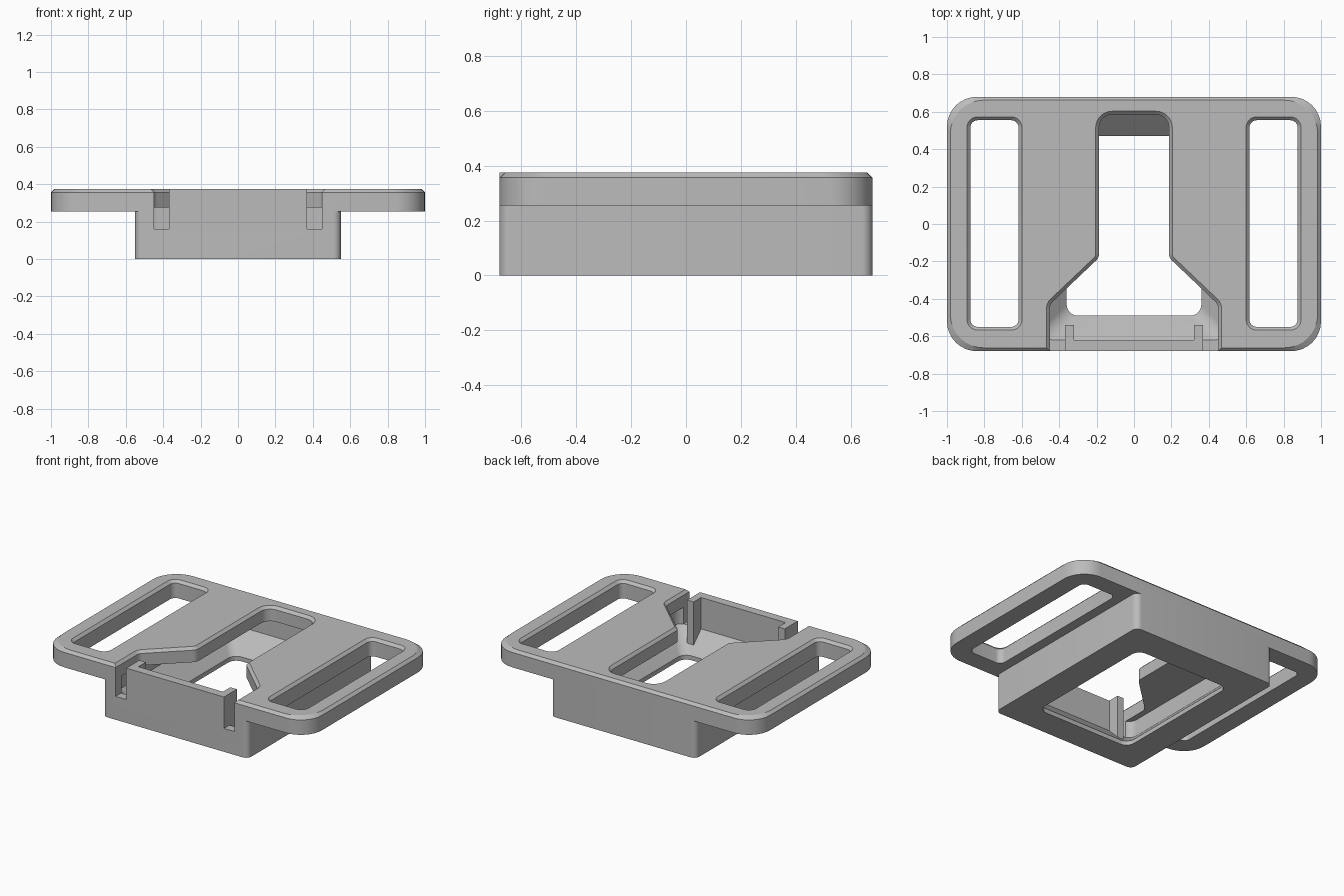
import bpy, bmesh, math
from mathutils import Vector

cube = bpy.data.objects.get("Cube")
if cube:
    bpy.data.objects.remove(cube, do_unlink=True)

grey = bpy.data.materials.new("matte_grey")
grey.use_nodes = True
GREY = (0.5, 0.5, 0.5, 1)
grey.diffuse_color = GREY
grey.node_tree.nodes["Principled BSDF"].inputs["Base Color"].default_value = GREY


def outline(corners, grow, steps=8):
    """Grow a counter-clockwise (x, y, radius) polygon and round its corners."""
    pts = [Vector(c[:2]) for c in corners]
    n, result = len(pts), []
    for i, p in enumerate(pts):
        a = (p - pts[i - 1]).normalized()
        b = (pts[(i + 1) % n] - p).normalized()
        turn = a.x * b.y - a.y * b.x
        na, nb = Vector((a.y, -a.x)), Vector((b.y, -b.x))
        p = p + (na + nb) * grow / (1 + na.dot(nb))
        r = corners[i][2]
        if r == 0:
            result.append(p)
            continue
        # keep chamfer bands concentric by changing the radius with the offset
        r = max(r + math.copysign(grow, turn), 0.01) if abs(grow) < 0.05 else r
        angle = math.atan2(turn, a.dot(b))
        side = math.copysign(1, angle)
        centre = p - a * r * math.tan(abs(angle) / 2) - na * r * side
        start = math.atan2(na.y * side, na.x * side)
        for k in range(steps + 1):
            t = start + angle * k / steps
            result.append(centre + Vector((math.cos(t), math.sin(t))) * r)
    return result


def loft(name, corners, levels):
    """Solid through the outline at each (z, grow) level."""
    bm = bmesh.new()
    rings = [[bm.verts.new((p.x, p.y, z)) for p in outline(corners, g)] for z, g in levels]
    bm.faces.new(rings[0][::-1])
    bm.faces.new(rings[-1])
    for low, high in zip(rings, rings[1:]):
        for i in range(len(low)):
            j = (i + 1) % len(low)
            bm.faces.new((low[i], low[j], high[j], high[i]))
    bmesh.ops.recalc_face_normals(bm, faces=bm.faces)
    mesh = bpy.data.meshes.new(name)
    bm.to_mesh(mesh)
    bm.free()
    obj = bpy.data.objects.new(name, mesh)
    bpy.context.collection.objects.link(obj)
    mesh.materials.append(grey)
    return obj


def rect(x0, x1, y0, y1, r=0):
    return [(x0, y0, r), (x1, y0, r), (x1, y1, r), (x0, y1, r)]


def combine(target, other, operation):
    mod = target.modifiers.new(operation, 'BOOLEAN')
    mod.operation, mod.solver, mod.object = operation, 'EXACT', other
    bpy.context.view_layer.objects.active = target
    bpy.ops.object.modifier_apply(modifier=mod.name)
    bpy.data.objects.remove(other, do_unlink=True)


TOP, DEPTH = 0.375, 0.68
CHAMFER = 0.018

# Chamfered plate with the housing below
body = loft("body", rect(-1, 1, -DEPTH, DEPTH, 0.16),
            [(0.255, 0), (TOP - CHAMFER, 0), (TOP, -CHAMFER)])
combine(body, loft("housing", rect(-0.55, 0.55, -DEPTH, DEPTH, 0.04),
                   [(0, 0), (0.3, 0)]), 'UNION')

# Strap slots on both sides
rim = [(TOP - CHAMFER, 0), (TOP + CHAMFER, 2 * CHAMFER)]
for x0, x1 in ((-0.875, -0.617), (0.617, 0.875)):
    combine(body, loft("strap_slot", rect(x0, x1, -0.55, 0.555, 0.04),
                       [(0.2, 0)] + rim), 'DIFFERENCE')

# Tapered pocket with a thin lip at the bottom
combine(body, loft("pocket", rect(-0.36, 0.36, -0.49, 0.47, 0.06),
                   [(-0.05, 0), (0.03, 0), (0.16, 0.13), (0.275, 0.13)]), 'DIFFERENCE')

# Keyhole through the top, open at the front
half = [(0.45, -0.8, 0), (0.45, -0.43, 0.05), (0.187, -0.18, 0.05), (0.187, 0.585, 0.07)]
keyhole = half + [(-x, y, r) for x, y, r in reversed(half)]
combine(body, loft("keyhole", keyhole, [(0.26, 0)] + rim), 'DIFFERENCE')

# Front gap that leaves room for the tab
combine(body, loft("front_gap", rect(-0.45, 0.45, -0.8, -0.6),
                   [(0.16, 0), (0.3, 0)]), 'DIFFERENCE')

# Upright front tab with a rib at each end
tab = loft("front_tab", rect(-0.37, 0.37, -DEPTH, -0.62), [(0.16, 0), (TOP, 0)])
parts = [body, tab]
for name, x in (("right_rib", -0.345), ("left_rib", 0.345)):
    parts.append(loft(name, rect(x - 0.025, x + 0.025, -0.62, -0.54), [(0.07, 0), (TOP, 0)]))

for obj in parts:
    bpy.ops.object.select_all(action='DESELECT')
    obj.select_set(True)
    bpy.context.view_layer.objects.active = obj
    bpy.ops.object.shade_smooth_by_angle(angle=math.radians(25))
